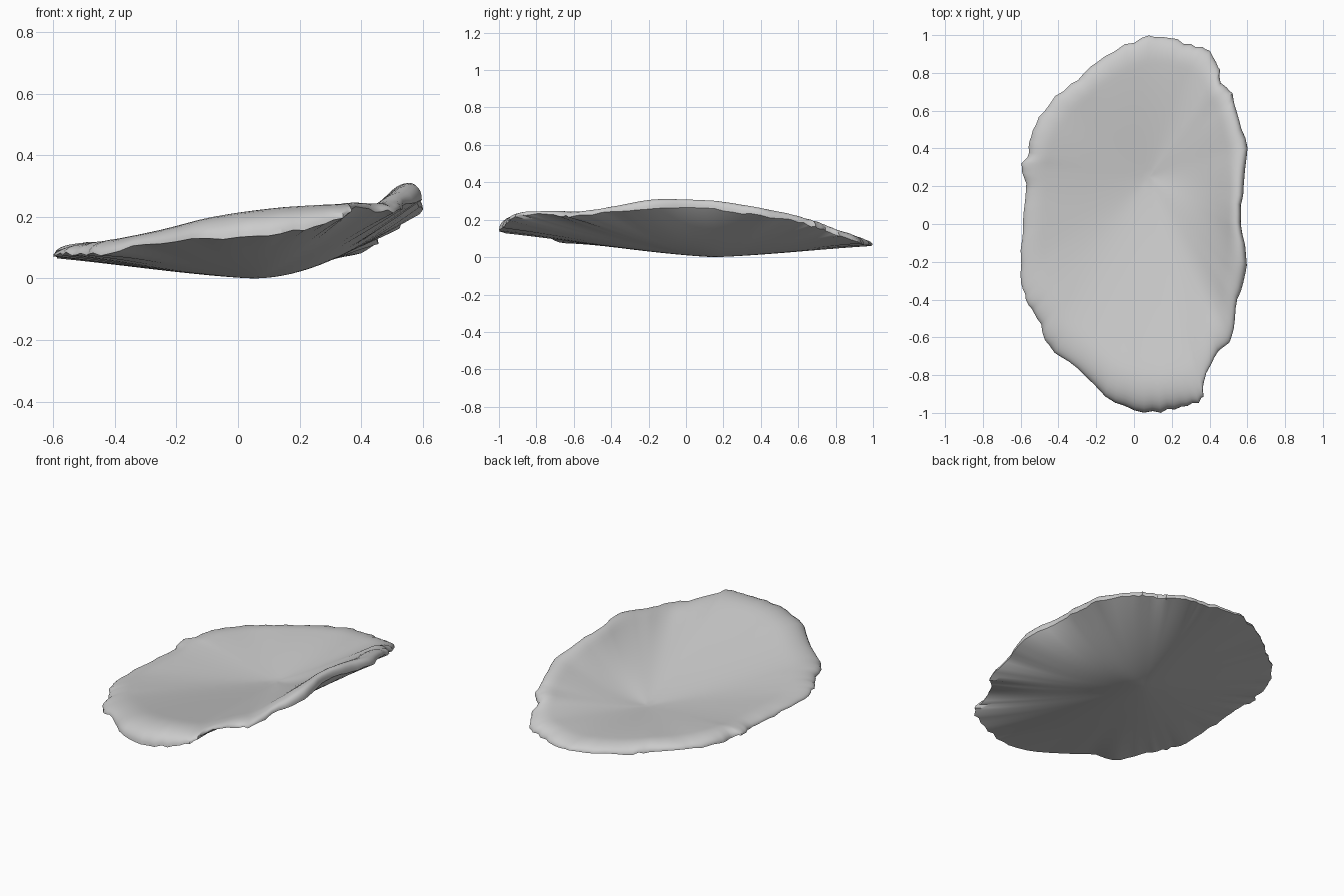
import bpy
import bmesh
import math
import random
from mathutils import Vector

random.seed(4)
cube = bpy.data.objects.get("Cube")
if cube:
    bpy.data.objects.remove(cube, do_unlink=True)

# One plain shell colour
shell_grey = bpy.data.materials.new("shell_grey")
shell_grey.use_nodes = True
colour = (0.6, 0.6, 0.6, 1)
shell_grey.diffuse_color = colour
shader = shell_grey.node_tree.nodes["Principled BSDF"]
shader.inputs["Base Color"].default_value = colour
shader.inputs["Roughness"].default_value = 0.8

# Rim x, y, z and lip crest height in hundredths, counter-clockwise
rim_points = [Vector(p) / 100 for p in (
    (57, 0, 27, 36), (58, 20, 25, 35), (60, 40, 22, 31), (54, 60, 19, 26),
    (52, 69, 16, 23), (46, 75, 14, 21), (45, 84, 11, 17), (38, 93, 8, 14),
    (30, 95, 7, 13), (15, 100, 6, 11), (0, 97, 6, 11), (-20, 86, 6, 11),
    (-30, 77, 7, 12), (-45, 64, 8, 12), (-54, 50, 7, 13), (-56, 38, 7, 13),
    (-60, 30, 8, 12), (-57, 18, 7, 11), (-59, 0, 7, 11), (-60, -27, 7, 11),
    (-57, -40, 8, 12), (-51, -50, 8, 13), (-45, -65, 8, 14),
    (-30, -76, 11, 17), (-10, -95, 13, 23), (10, -100, 14, 26),
    (25, -97, 17, 27), (36, -93, 21, 27), (37, -83, 23, 27),
    (45, -68, 22, 27), (52, -60, 22, 27), (55, -40, 24, 31),
    (60, -22, 25, 36))]
STEPS = 4
RINGS = 26
FLOOR = 0.05
ROLL_START = 0.84


def smooth_loop(points, steps):
    """Closed Catmull-Rom curve through the points."""
    result = []
    n = len(points)
    for i in range(n):
        a, b, c, d = (points[(i + k) % n] for k in (-1, 0, 1, 2))
        for s in range(steps):
            t = s / steps
            result.append(0.5 * (2 * b + (c - a) * t
                                 + (2 * a - 5 * b + 4 * c - d) * t ** 2
                                 + (3 * b - a - 3 * c + d) * t ** 3))
    return result


def averaged(points, reach):
    """Closed running average, so the bowl has no radial creases."""
    n = len(points)
    span = range(-reach, reach + 1)
    return [sum((points[(i + k) % n] for k in span), Vector((0, 0, 0, 0)))
            / len(span) for i in range(n)]


def wall_point(rim, soft, ragged, t, centre, upper):
    """Point on the inner or outer wall between its centre and the rim."""
    edge = soft + (rim - soft) * t ** 4
    right = max(0, (soft.xy - centre).normalized().x) ** 2
    if upper:
        # The thick lip rounds down to the rim
        u = max(0, (t - ROLL_START) / (1 - ROLL_START))
        roll = 1 - math.sqrt(max(0, 1 - u * u))
        height = FLOOR * (1 - t * t) + edge.w * t ** (1.25 + 0.5 * right)
        height -= (edge.w - edge.z) * roll
    else:
        height = edge.z * t ** (1.3 + 0.6 * right)
    fray = t ** 14
    flat = centre + (edge.xy - centre) * t * (1 + ragged[0] * fray)
    return Vector((flat.x, flat.y, height + ragged[1] * fray))


rim = smooth_loop(rim_points, STEPS)
soft_rim = averaged(averaged(rim, 5), 5)
ragged = [(random.uniform(-0.012, 0.005), random.uniform(-0.006, 0.006))
          for _ in rim]
# The frayed offset is measured from the middle so both walls share one rim
rim = [Vector((p.x * (1 + r[0]), p.y * (1 + r[0]), p.z + r[1], p.w))
       for p, r in zip(rim, ragged)]
smooth_edge = (0, 0)
bm = bmesh.new()


def add_wall(centre, upper):
    """One bowl surface made of rings around its lowest spot."""
    hub = bm.verts.new((centre.x, centre.y, FLOOR if upper else 0))
    previous = None
    for ring in range(1, RINGS + 1):
        t = math.sin(ring / RINGS * math.pi / 2)
        current = [bm.verts.new(wall_point(p, s, smooth_edge, t, centre, upper))
                   for p, s in zip(rim, soft_rim)]
        for i in range(len(rim)):
            j = (i + 1) % len(rim)
            if previous:
                corners = [previous[i], current[i], current[j], previous[j]]
            else:
                corners = [hub, current[i], current[j]]
            bm.faces.new(corners if upper else corners[::-1])
        previous = current


# Inner and outer walls, joined along the ragged rim
add_wall(Vector((0.08, 0.25)), True)
add_wall(Vector((0.05, 0.15)), False)
bmesh.ops.remove_doubles(bm, verts=bm.verts[:], dist=0.0001)
mesh = bpy.data.meshes.new("shell")
bm.to_mesh(mesh)
bm.free()
mesh.materials.append(shell_grey)
shell = bpy.data.objects.new("shell", mesh)
bpy.context.collection.objects.link(shell)

bpy.context.view_layer.objects.active = shell
shell.select_set(True)
bpy.ops.object.shade_smooth_by_angle(angle=math.radians(40))
